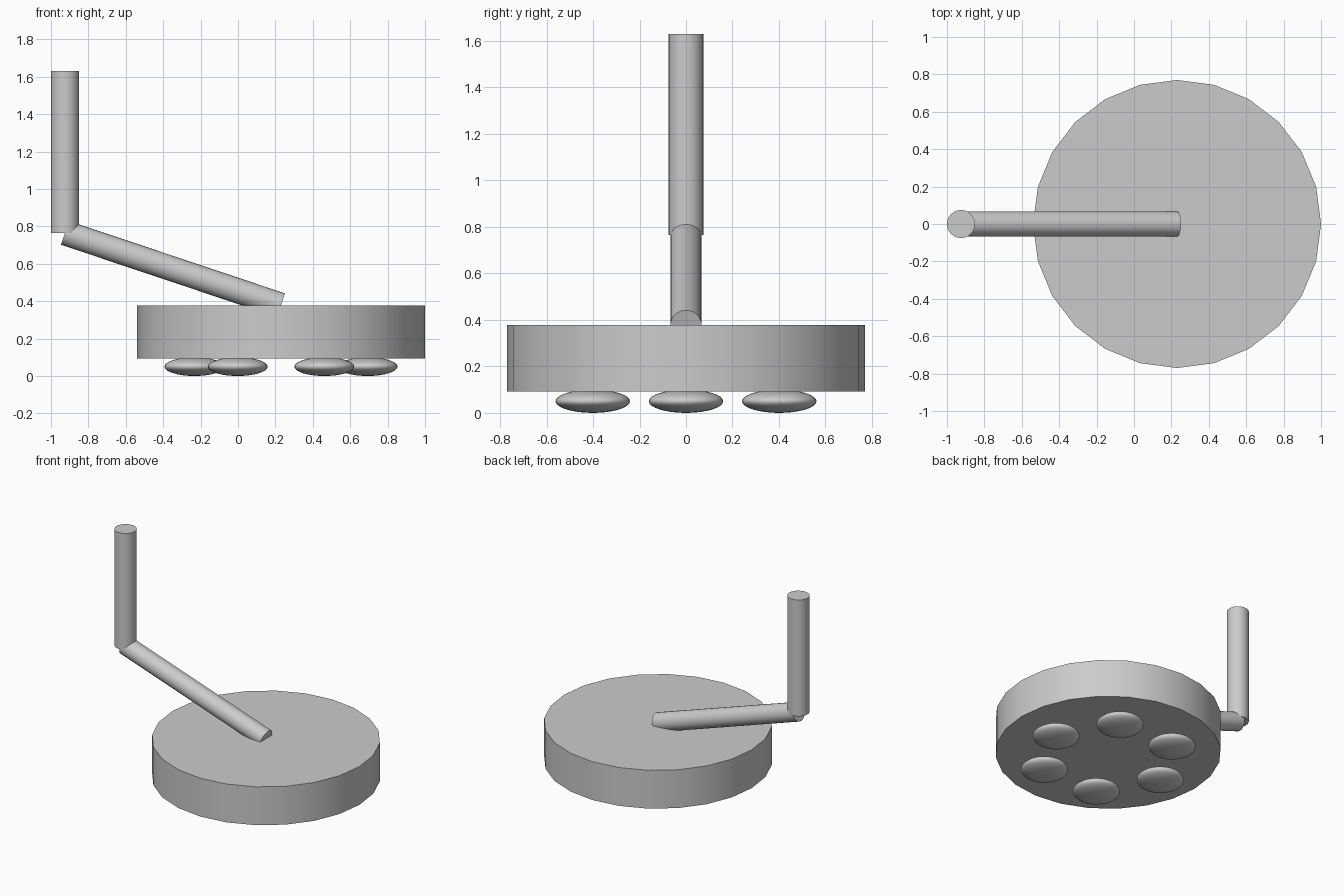
import bpy
import math
from mathutils import Vector

cube = bpy.data.objects.get("Cube")
if cube:
    bpy.data.objects.remove(cube, do_unlink=True)

grey = bpy.data.materials.new("light_grey")
grey.use_nodes = True
colour = (0.6, 0.6, 0.6, 1)
grey.diffuse_color = colour
grey.node_tree.nodes["Principled BSDF"].inputs["Base Color"].default_value = colour


def finish(name):
    ob = bpy.context.object
    ob.name = name
    ob.data.materials.append(grey)
    bpy.ops.object.shade_smooth_by_angle(angle=math.radians(35))
    return ob


def rod(name, start, end, radius):
    """Capped cylinder between two points."""
    a, b = Vector(start), Vector(end)
    axis = b - a
    bpy.ops.mesh.primitive_cylinder_add(
        vertices=24, radius=radius, depth=axis.length, location=(a + b) / 2,
        rotation=axis.to_track_quat('Z', 'Y').to_euler())
    return finish(name)


# Lamp head, sloping arm and upright post
CX = 0.23
ELBOW = (-0.925, 0, 0.765)
rod("lamp_head", (CX, 0, 0.093), (CX, 0, 0.378), 0.77)
rod("sloping_arm", ELBOW, (CX, 0, 0.378), 0.067)
rod("upright_post", ELBOW, (-0.925, 0, 1.63), 0.075)

# Ring of six flattened bulbs under the head
for i in range(6):
    a = math.radians(60 * i)
    bpy.ops.mesh.primitive_uv_sphere_add(
        segments=32, ring_count=16, radius=0.16,
        location=(CX + 0.463 * math.cos(a), 0.463 * math.sin(a), 0.05))
    bulb = finish(f"bulb_{i + 1}")
    bulb.scale.z = 0.3125
